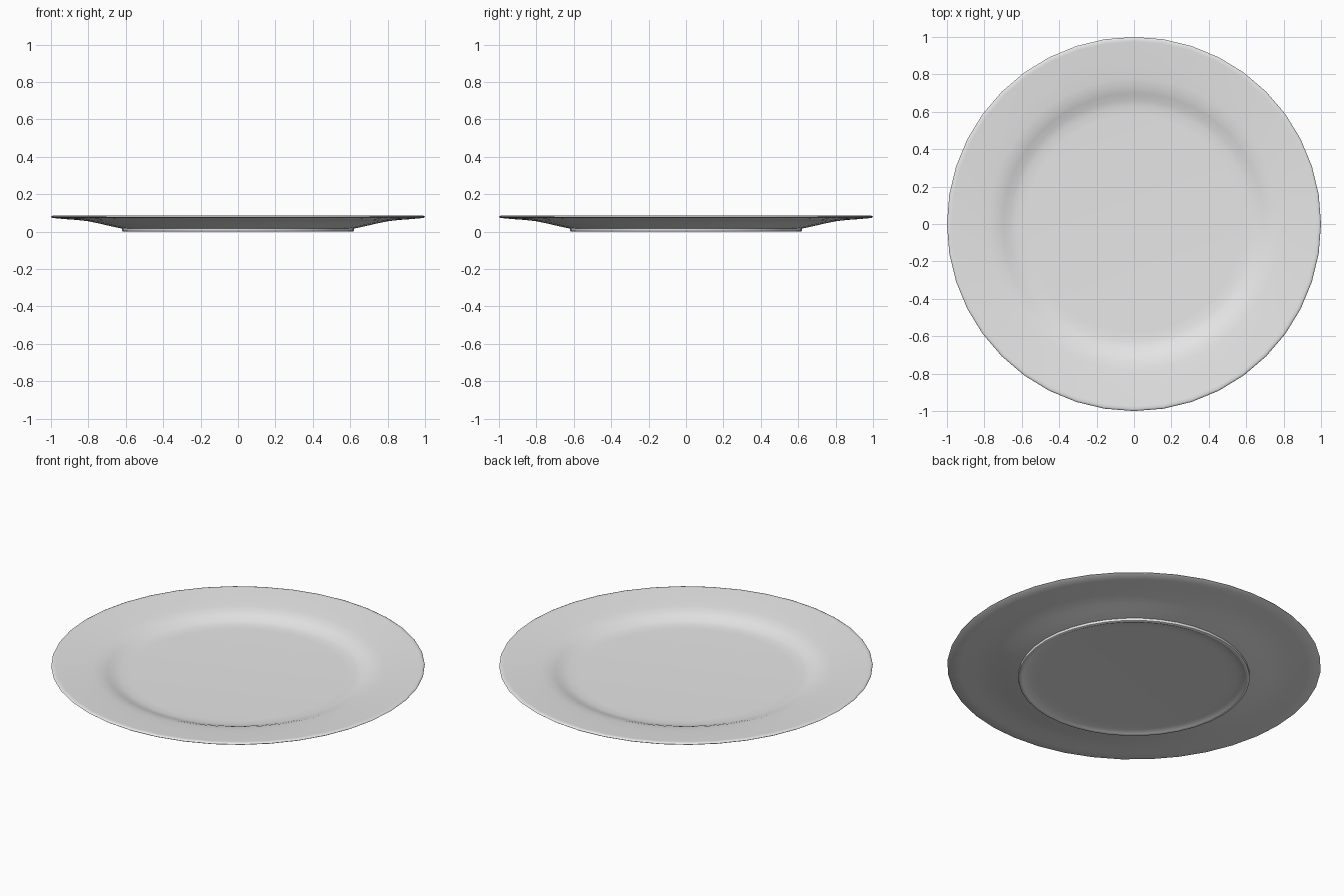
import bpy, bmesh, math

if "Cube" in bpy.data.objects:
    bpy.data.objects.remove(bpy.data.objects["Cube"])

SEGMENTS = 40

# Cross-section (radius, height): eating surface, rim, underside, foot ring, recess
PROFILE = [
    (0.0, 0.024), (0.58, 0.024), (0.63, 0.026), (0.665, 0.033),
    (0.70, 0.047), (0.735, 0.059), (0.78, 0.066), (0.85, 0.072),
    (0.975, 0.084), (0.99, 0.085), (0.998, 0.082), (1.0, 0.078),
    (0.993, 0.073), (0.93, 0.067), (0.86, 0.062), (0.80, 0.055),
    (0.74, 0.043), (0.69, 0.031), (0.65, 0.022), (0.62, 0.016),
    (0.619, 0.003), (0.614, 0.0), (0.603, 0.0), (0.597, 0.003),
    (0.58, 0.009), (0.55, 0.013), (0.51, 0.014), (0.0, 0.014),
]


def lathe(name, profile, segments):
    """Spin a profile around z into a closed solid."""
    bm = bmesh.new()
    rings = []
    for r, z in profile:
        if r == 0:
            rings.append([bm.verts.new((0, 0, z))] * segments)
        else:
            rings.append([bm.verts.new((r * math.cos(2 * math.pi * i / segments),
                                        r * math.sin(2 * math.pi * i / segments), z))
                          for i in range(segments)])
    for a, b in zip(rings, rings[1:]):
        for i in range(segments):
            j = (i + 1) % segments
            corners = list(dict.fromkeys((a[i], b[i], b[j], a[j])))
            bm.faces.new(corners)
    bmesh.ops.recalc_face_normals(bm, faces=bm.faces)
    mesh = bpy.data.meshes.new(name)
    bm.to_mesh(mesh)
    bm.free()
    obj = bpy.data.objects.new(name, mesh)
    bpy.context.collection.objects.link(obj)
    return obj


# Plate
plate = lathe("plate", PROFILE, SEGMENTS)
white = bpy.data.materials.new("white_ceramic")
white.diffuse_color = (0.8, 0.8, 0.8, 1)
white.use_nodes = True
white.node_tree.nodes["Principled BSDF"].inputs["Base Color"].default_value = white.diffuse_color
plate.data.materials.append(white)

bpy.context.view_layer.objects.active = plate
plate.select_set(True)
bpy.ops.object.shade_smooth_by_angle(angle=math.radians(50))
